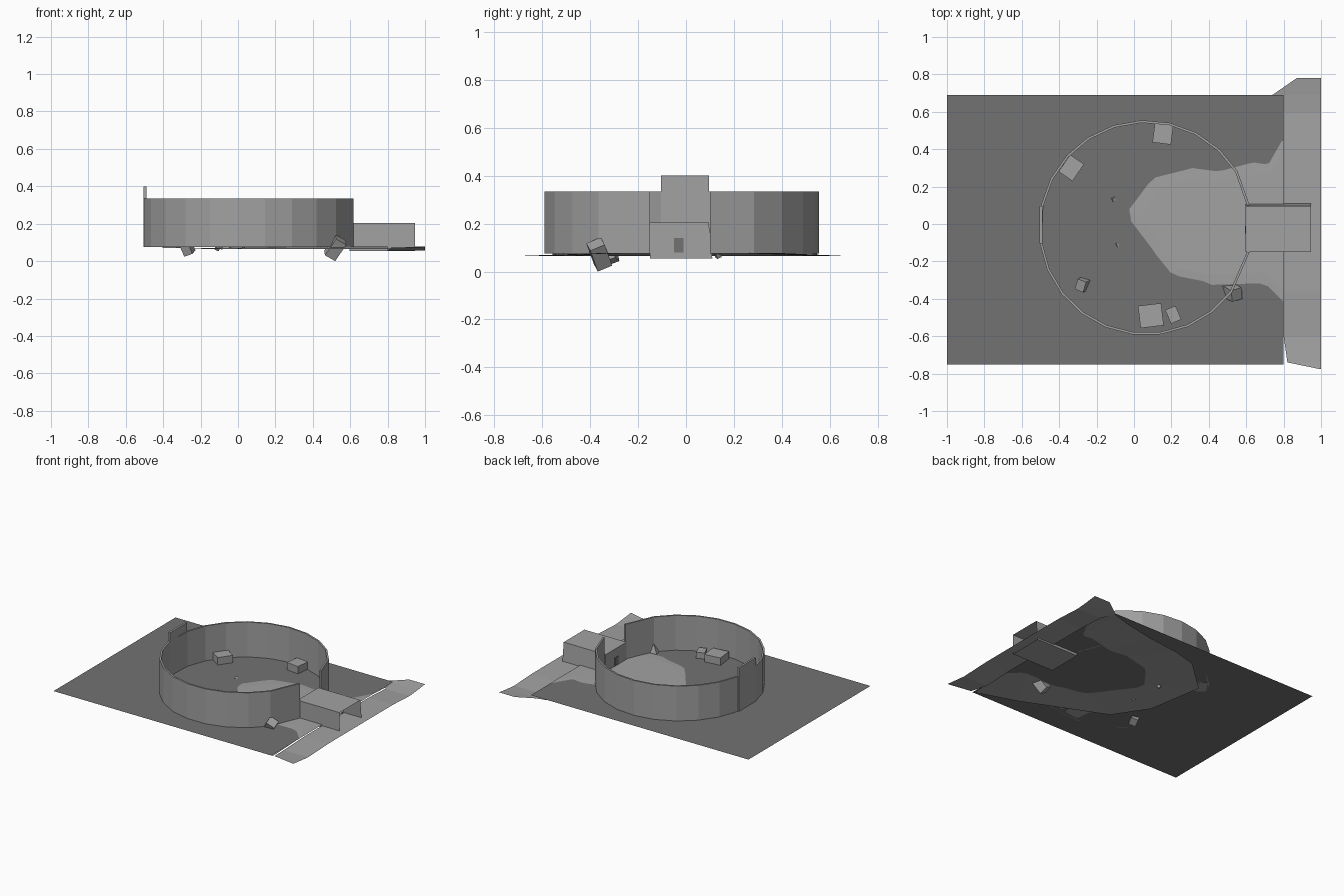
import bpy, bmesh, math
from mathutils import Vector

cube = bpy.data.objects.get("Cube")
if cube:
    bpy.data.objects.remove(cube, do_unlink=True)


def material(name, value):
    m = bpy.data.materials.new(name)
    m.use_nodes = True
    colour = (value, value, value, 1)
    m.diffuse_color = colour
    m.node_tree.nodes["Principled BSDF"].inputs["Base Color"].default_value = colour
    return m


LIGHT = material("light grey", 0.36)
DARK = material("dark grey", 0.17)
GROUND = 0.075


def make(name, verts, faces, mat, fix=True):
    me = bpy.data.meshes.new(name)
    me.from_pydata(verts, [], faces)
    if fix:
        bm = bmesh.new()
        bm.from_mesh(me)
        bmesh.ops.recalc_face_normals(bm, faces=bm.faces)
        bm.to_mesh(me)
        bm.free()
    me.materials.append(mat)
    ob = bpy.data.objects.new(name, me)
    bpy.context.collection.objects.link(ob)
    return ob


def box(name, centre, size, mat=LIGHT, rot=(0, 0, 0)):
    bm = bmesh.new()
    bmesh.ops.create_cube(bm, size=1)
    bmesh.ops.scale(bm, vec=Vector(size), verts=bm.verts)
    me = bpy.data.meshes.new(name)
    bm.to_mesh(me)
    bm.free()
    me.materials.append(mat)
    ob = bpy.data.objects.new(name, me)
    ob.location = centre
    ob.rotation_euler = rot
    bpy.context.collection.objects.link(ob)
    return ob


# Flat ground sheet
make("ground_sheet", [(-1, -0.75, GROUND), (0.8, -0.75, GROUND), (0.8, 0.69, GROUND), (-1, 0.69, GROUND)],
     [(0, 1, 2, 3)], DARK, False)

# Terrain: a raised tongue inside, sinking under the sheet towards its rim
inner = [(.8, .4), (.72, .26), (.65, .27), (.5, .23), (.35, .25), (.15, .2), (.03, .04),
         (.16, -.13), (.25, -.24), (.4, -.27), (.7, -.26), (.8, -.36)]
outer = [(.8, .69), (.74, .69), (.6, .65), (.35, .6), (.1, .57), (-.08, .52), (-.33, .29),
         (-.26, -.13), (-.1, -.37), (.2, -.5), (.5, -.63), (.8, -.73)]
n = len(inner)
verts = [(x, y, GROUND + 0.002) for x, y in inner] + [(x, y, 0.064) for x, y in outer]
faces = [tuple(reversed(range(n)))]
faces += [(i, i + 1, n + i + 1, n + i) for i in range(n - 1)]
make("terrain_tongue", verts, faces, LIGHT)

# Terrain strip beyond the sheet, dipping near both ends
rows = [(-.775, .077, .99), (-.74, .072, .82), (-.6, .058, .8), (-.36, .068, .8), (.4, .068, .8),
        (.6, .058, .8), (.69, .066, .74), (.78, .077, .87)]
verts = [p for y, z, x in rows for p in ((x, y, z), (1, y, z))]
make("terrain_strip", verts, [(2 * i, 2 * i + 1, 2 * i + 3, 2 * i + 2) for i in range(len(rows) - 1)], LIGHT, False)

# Faceted ring wall, open at the gate
def ring(radius, gate_x):
    angles = [32 + 15.1 * i for i in range(10)] + [188 + 15 * i for i in range(10)]
    pts = [(0.065 + radius * math.cos(math.radians(a)), -0.02 + radius * math.sin(math.radians(a))) for a in angles]
    return [(gate_x, 0.1)] + pts + [(gate_x, -0.15)]


out, inn = ring(0.575, 0.618), ring(0.562, 0.604)
n = len(out)
verts = [(x, y, z) for z in (0.075, 0.335) for loop in (out, inn) for x, y in loop]
faces = []
for i in range(n - 1):
    j = i + 1
    faces += [(i, j, 2 * n + j, 2 * n + i), (n + i, n + j, 3 * n + j, 3 * n + i),
              (2 * n + i, 2 * n + j, 3 * n + j, 3 * n + i), (i, j, n + j, n + i)]
for i in (0, n - 1):
    faces.append((i, n + i, 3 * n + i, 2 * n + i))
make("ring_wall", verts, faces, LIGHT)
box("tall_back_panel", (-0.497, -0.005, 0.2375), (0.015, 0.2, 0.325))

# Gate tunnel, open at the far end, with one leaning side
section = [(-.15, .055), (-.15, .205), (.095, .205), (.11, .055)]
verts = [(x, y, z) for x in (0.597, 0.945) for y, z in section]
make("gate_tunnel", verts, [(0, 1, 2, 3)] + [(i, (i + 1) % 4, (i + 1) % 4 + 4, i + 4) for i in range(4)], LIGHT)
box("gate_door", (0.597, -0.03, 0.11), (0.009, 0.04, 0.06), DARK)

# Crates standing or half sunk in the ground
crates = [
    ("back_crate", (.155, .485, .1), (.1, .11, .06), (0, 0, -.13)),
    ("left_crate", (-.335, .3, .1), (.09, .11, .06), (0, 0, -.6)),
    ("front_crate", (.09, -.49, .1), (.125, .12, .06), (0, 0, .12)),
    ("small_front_crate", (.21, -.485, .095), (.06, .08, .05), (0, 0, .4)),
    ("sunken_crate", (-.272, -.322, .075), (.05, .06, .075), (.35, -.3, -.4)),
    ("wall_crate", (.52, -.362, .065), (.065, .065, .11), (.45, .5, .3)),
    ("back_pebble", (-.11, .133, .07), (.02, .02, .024), (.4, .3, .5)),
    ("front_pebble", (-.09, -.112, .072), (.01, .02, .016), (.2, .3, .5)),
]
for name, centre, size, rot in crates:
    box(name, centre, size, LIGHT, rot)

# Settle the lowest corner on the floor
bpy.context.view_layer.update()
low = min((o.matrix_world @ v.co).z for o in bpy.data.objects if o.name == "wall_crate" for v in o.data.vertices)
bpy.data.objects["wall_crate"].location.z -= low
